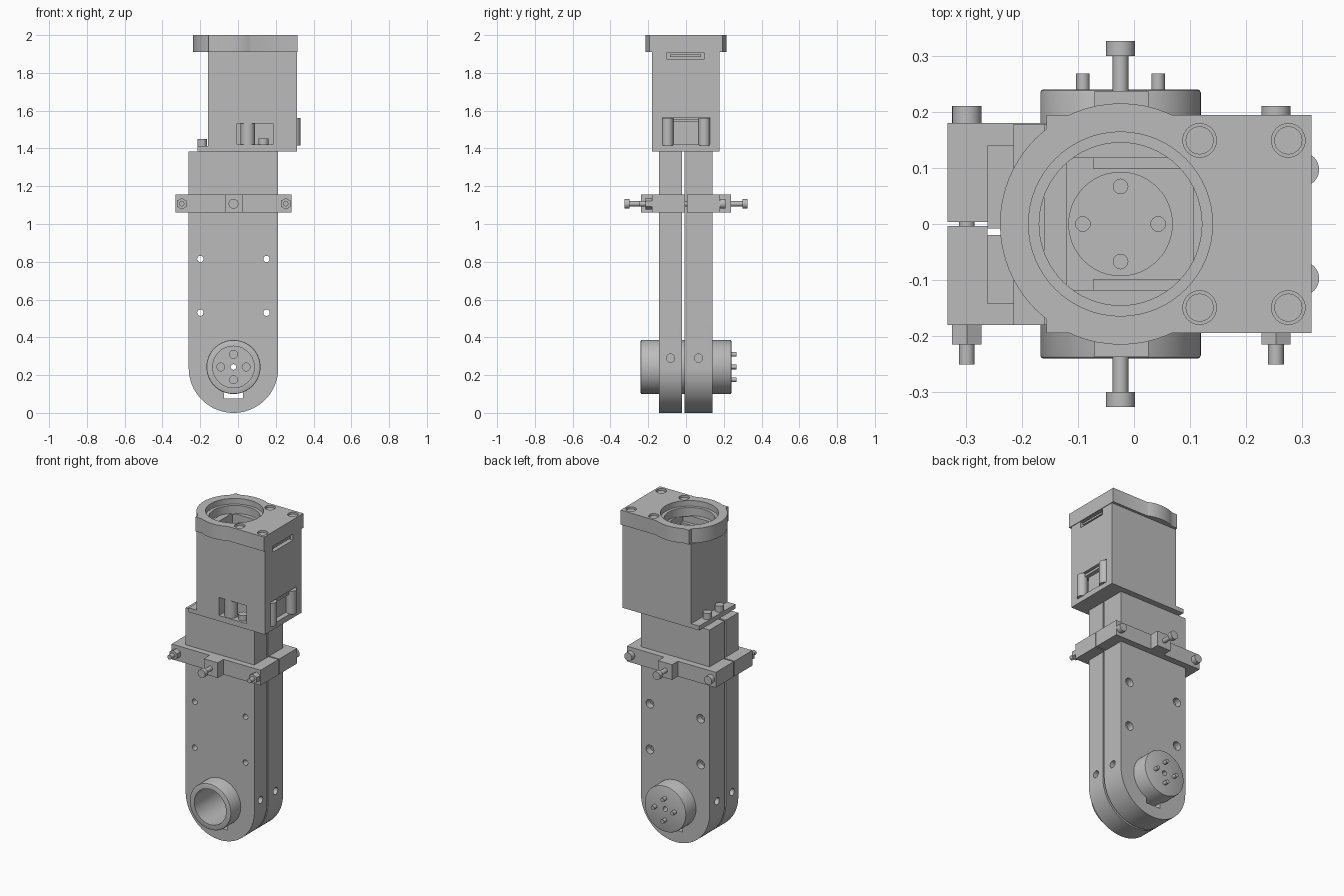
import bpy, bmesh
from math import pi, sin, cos, radians
from mathutils import Matrix, Vector

if "Cube" in bpy.data.objects:
    bpy.data.objects.remove(bpy.data.objects["Cube"])

grey = bpy.data.materials.new("plain grey")
grey.use_nodes = True
grey.diffuse_color = (0.5, 0.5, 0.5, 1)
grey.node_tree.nodes["Principled BSDF"].inputs["Base Color"].default_value = (0.5, 0.5, 0.5, 1)

CX = -0.024          # centre line of arm and joints
HUB_Z = 0.243        # height of the lower joint


def finish(name, bm):
    me = bpy.data.meshes.new(name)
    bmesh.ops.recalc_face_normals(bm, faces=bm.faces)
    bm.to_mesh(me)
    bm.free()
    me.materials.append(grey)
    ob = bpy.data.objects.new(name, me)
    bpy.context.collection.objects.link(ob)
    return ob


def box(name, x, y, z):
    bm = bmesh.new()
    bmesh.ops.create_cube(bm, size=1)
    for v in bm.verts:
        v.co = Vector([(r[0] + r[1]) / 2 + c * (r[1] - r[0]) for c, r in zip(v.co, (x, y, z))])
    return finish(name, bm)


def cyl(name, axis, a, b, start, end, r, sides=32):
    """Cylinder along y (a, b = x, z) or along z (a, b = x, y)."""
    bm = bmesh.new()
    mid = (start + end) / 2
    if axis == "y":
        m = Matrix.Translation((a, mid, b)) @ Matrix.Rotation(pi / 2, 4, "X")
    else:
        m = Matrix.Translation((a, b, mid))
    bmesh.ops.create_cone(bm, cap_ends=True, segments=sides, radius1=r, radius2=r,
                          depth=end - start, matrix=m)
    return finish(name, bm)


def prism(name, points, offset, direction):
    bm = bmesh.new()
    face = bm.faces.new([bm.verts.new(Vector(p) + Vector(offset)) for p in points])
    out = bmesh.ops.extrude_face_region(bm, geom=[face])
    bmesh.ops.translate(bm, vec=direction, verts=[g for g in out["geom"] if isinstance(g, bmesh.types.BMVert)])
    return finish(name, bm)


def combine(ob, others, operation="DIFFERENCE"):
    """Cut or join the other objects into ob and remove them."""
    for o in others:
        mod = ob.modifiers.new("bool", "BOOLEAN")
        mod.operation, mod.object, mod.solver = operation, o, "EXACT"
    bpy.context.view_layer.update()
    me = bpy.data.meshes.new_from_object(ob.evaluated_get(bpy.context.evaluated_depsgraph_get()))
    ob.modifiers.clear()
    ob.data = me
    for o in others:
        bpy.data.objects.remove(o)


# Arm: two round-ended half shells with a thin gap between them
R = 0.237
outline = [(CX + R, 0, 1.385), (CX - R, 0, 1.385)]
outline += [(CX - R * cos(pi * i / 40), 0, R - R * sin(pi * i / 40)) for i in range(41)]
for name, y0, y1, hole_r in (("front_arm_shell", -0.143, -0.02, 0.017),
                             ("back_arm_shell", -0.008, 0.14, 0.027)):
    shell = prism(name, outline, (0, y0, 0), (0, y1 - y0, 0))
    cuts = [cyl("cut", "y", CX + sx * 0.175, z, -0.2, 0.2, 0.017, 20)
            for sx in (-1, 1) for z in (0.53, 0.815)]
    if hole_r > 0.02:
        cuts += [cyl("cut", "y", CX + sx * 0.175, z, 0.1, 0.2, hole_r, 20)
                 for sx in (-1, 1) for z in (0.53, 0.815)]
    cuts.append(cyl("cut", "y", CX, HUB_Z, -0.3, 0.3, 0.125, 48))
    cuts.append(box("cut", (-0.075, 0.027), (-0.3, 0.3), (0.075, 0.13)))
    # Small screw holes in the narrow sides
    for x in (CX - R, CX + R):
        side_hole = cyl("cut", "z", 0, 0, -0.03, 0.03, 0.022, 20)
        side_hole.data.transform(Matrix.Translation((x, (y0 + y1) / 2, 0.29)) @ Matrix.Rotation(pi / 2, 4, "Y"))
        cuts.append(side_hole)
    combine(shell, cuts)

# Lower joint: deep cup open to the front, with drive pins on the back
hub = cyl("joint_hub", "y", CX, HUB_Z, -0.24, 0.24, 0.143, 64)
bev = hub.modifiers.new("edge", "BEVEL")
bev.width, bev.segments, bev.limit_method, bev.angle_limit = 0.006, 2, "ANGLE", radians(40)
cross = [(0.067, 0), (-0.067, 0), (0, 0.067), (0, -0.067)]
combine(hub, [cyl("cut", "y", CX, HUB_Z, -0.3, 0.15, 0.11, 48),
              cyl("cut", "y", CX, HUB_Z, -0.3, 0.3, 0.015, 16)]
        + [cyl("cut", "y", CX + a, HUB_Z + b, 0.1, 0.18, 0.021, 20) for a, b in cross])
for a, b in cross:
    cyl("drive_pin", "y", CX + a, HUB_Z + b, 0.22, 0.268, 0.012, 20)

# Clamp around the arm, one half on each side
Z0, Z1, ZC = 1.06, 1.155, 1.107
for s, side in ((-1, "front"), (1, "back")):
    def span(a, b):
        return sorted((s * a, s * b))
    clamp = box(side + "_clamp", (-0.332, 0.282), span(0.004, 0.18), (Z0, Z1))
    combine(clamp, [box("cut", (CX - R, CX + R), span(-0.1, 0.14), (1, 1.3))])
    box(side + "_clamp_boss", (-0.07, 0.026), span(0.175, 0.237), (Z0, Z1))
    cyl(side + "_set_screw", "y", CX, ZC, *span(0.23, 0.305), 0.014, 20)
    cyl(side + "_set_screw_head", "y", CX, ZC, *span(0.299, 0.326), 0.026)
for x in (-0.298, 0.253):
    cyl("clamp_bolt", "y", x, ZC, -0.25, 0.19, 0.014, 20)
    cyl("clamp_bolt_head", "y", x, ZC, 0.18, 0.21, 0.026)
    cyl("clamp_nut", "y", x, ZC, -0.215, -0.18, 0.03, 6)

# Upper housing with a round well and windows
housing = box("upper_housing", (-0.16, 0.312), (-0.18, 0.178), (1.385, 1.915))
combine(housing, [
    box("cut", (-0.12, 0.105), (-0.118, 0.118), (1.78, 2.0)),
    box("cut", (-0.005, 0.185), (-0.3, -0.08), (1.42, 1.532)),
    box("cut", (0.2, 0.4), (-0.125, 0.128), (1.42, 1.565)),
    box("cut", (0.25, 0.4), (-0.1, 0.095), (1.87, 1.908)),
])
box("mounting_tab", (-0.215, -0.15), (-0.18, 0.178), (1.385, 1.412))
for y in (-0.06, 0.06):
    cyl("tab_screw", "z", -0.19, y, 1.40, 1.45, 0.025)

# Screws and connector seen in the windows
cyl("front_window_post", "z", 0.052, -0.14, 1.41, 1.535, 0.038)
cyl("front_window_screw", "z", 0.135, -0.14, 1.41, 1.453, 0.027)
for y in (-0.097, 0.097):
    cyl("side_window_post", "z", 0.3, y, 1.415, 1.56, 0.03)
    cyl("side_window_post_foot", "z", 0.285, y, 1.386, 1.43, 0.018, 20)
box("connector_body", (0.2, 0.28), (-0.065, 0.075), (1.41, 1.54))
box("connector_lip", (0.26, 0.305), (-0.08, 0.088), (1.54, 1.555))
box("slot_bar", (0.24, 0.305), (-0.085, 0.08), (1.885, 1.897))

# Output disc and cradle inside the well
disc = cyl("output_disc", "z", CX, 0, 1.7, 1.88, 0.093, 48)
combine(disc, [cyl("cut", "z", CX + a, b, 1.82, 1.95, 0.013, 16) for a, b in cross])
for s in (-1, 1):
    box("cradle_bar", (-0.072, 0.104), sorted((s * 0.098, s * 0.118)), (1.75, 1.87))

# Top plate: rectangle joined with a ring around the well
plate = box("top_plate", (-0.156, 0.316), (-0.194, 0.194), (1.91, 2.0))
combine(plate, [cyl("ring", "z", CX, 0, 1.91, 2.0, 0.215, 64)], "UNION")
combine(plate, [cyl("cut", "z", CX, 0, 1.965, 2.1, 0.164, 64),
                cyl("cut", "z", CX, 0, 1.8, 2.1, 0.145, 64)]
        + [cyl("cut", "z", x, y, 1.975, 2.1, 0.03) for x in (0.117, 0.275) for y in (-0.149, 0.149)])
for x in (0.117, 0.275):
    for y in (-0.149, 0.149):
        cyl("plate_screw", "z", x, y, 1.96, 1.99, 0.025)

# Smooth curved walls, keep hard edges
for ob in bpy.context.collection.objects:
    if ob.type == "MESH" and grey.name in ob.data.materials:
        ob.data.shade_smooth()
        ob.data.set_sharp_from_angle(angle=radians(30))
